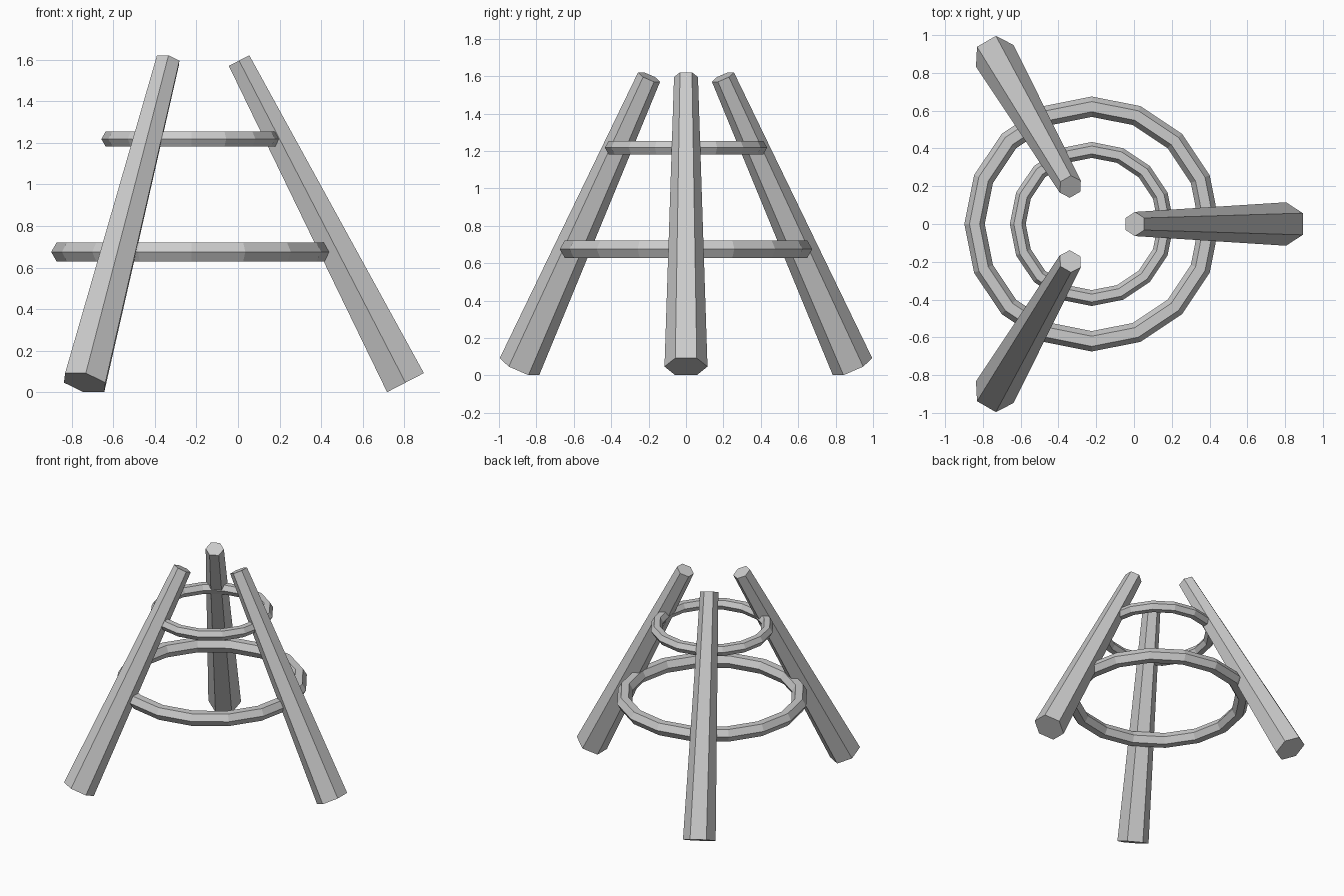
import bpy
import math
from mathutils import Matrix, Vector

cube = bpy.data.objects.get("Cube")
if cube:
    bpy.data.objects.remove(cube, do_unlink=True)

# Single plain grey finish
GREY = (0.6, 0.6, 0.6, 1.0)
grey = bpy.data.materials.new("plain_grey")
grey.use_nodes = True
grey.diffuse_color = GREY
for node in grey.node_tree.nodes:
    if node.type == "BSDF_PRINCIPLED":
        node.inputs["Base Color"].default_value = GREY

AXIS = Vector((-0.223, 0, 0))   # vertical axis shared by legs and rings


def finish(name):
    obj = bpy.context.object
    obj.name = name
    obj.data.name = name
    obj.data.materials.append(grey)
    return obj


# Tapered six-sided legs leaning in towards the axis
foot = Vector((1.028, 0, 0.047))
head = Vector((0.228, 0, 1.595))
lean = head - foot
tilt = Matrix.Rotation(math.atan2(lean.x, lean.z), 4, "Y")

for name, turn in (("left_leg", 0), ("back_right_leg", 120), ("front_right_leg", 240)):
    bpy.ops.mesh.primitive_cone_add(vertices=6, radius1=0.115, radius2=0.064,
                                    depth=lean.length)
    leg = finish(name)
    spin = Matrix.Rotation(math.radians(turn), 4, "Z")
    leg.matrix_world = (Matrix.Translation(AXIS) @ spin
                        @ Matrix.Translation((foot + head) / 2) @ tilt)

# Faceted rings bracing the legs
for name, height, radius, thickness in (("lower_ring", 0.675, 0.621, 0.054),
                                        ("upper_ring", 1.218, 0.392, 0.042)):
    bpy.ops.mesh.primitive_torus_add(location=AXIS + Vector((0, 0, height)),
                                     major_segments=16, minor_segments=6,
                                     major_radius=radius, minor_radius=thickness)
    ring = finish(name)
    ring.data.shade_flat()
